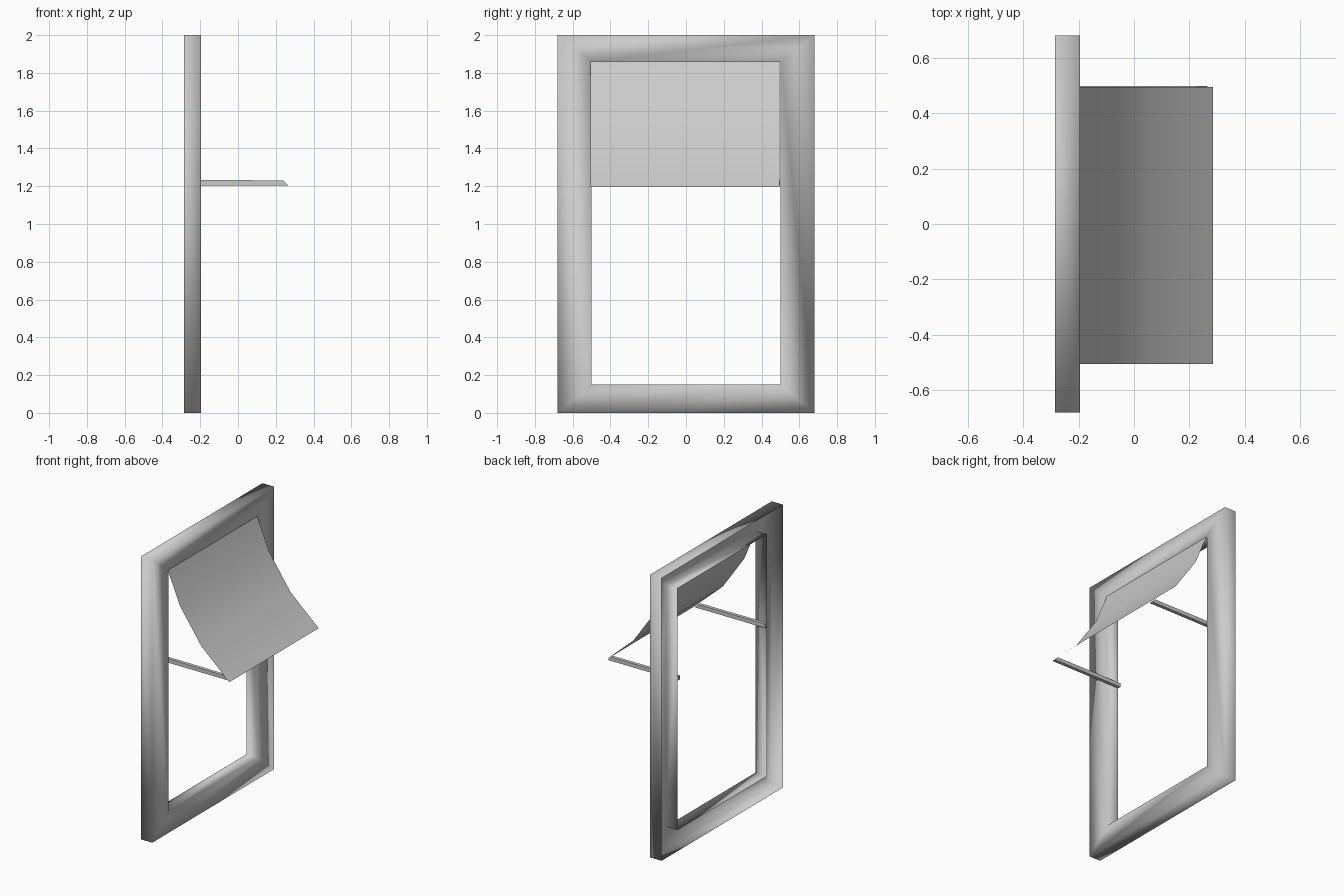
import bpy

if "Cube" in bpy.data.objects:
    bpy.data.objects.remove(bpy.data.objects["Cube"])

BACK, FRONT = -0.285, -0.195


def make_object(name, verts, faces, smooth=False):
    mesh = bpy.data.meshes.new(name)
    mesh.from_pydata(verts, [], faces)
    mesh.update()
    obj = bpy.data.objects.new(name, mesh)
    bpy.context.collection.objects.link(obj)
    for poly in mesh.polygons:
        poly.use_smooth = smooth
    return obj


def rect(x, half_y, z0, z1):
    return [(x, -half_y, z0), (x, half_y, z0), (x, half_y, z1), (x, -half_y, z1)]


# Window frame: outer wall, front face and inner reveal, open at the back
loops = [rect(BACK, 0.68, 0, 2), rect(FRONT, 0.68, 0, 2),
         rect(FRONT, 0.5, 0.15, 1.86), rect(BACK, 0.5, 0.15, 1.86)]
verts = [v for loop in loops for v in loop]
faces = []
for k in range(3):
    for i in range(4):
        j = (i + 1) % 4
        faces.append((4 * k + i, 4 * k + j, 4 * k + 4 + j, 4 * k + 4 + i))
make_object("window_frame", verts, faces, smooth=True)

# Awning: thin sagging sheet
profile = [(FRONT, 1.86), (-0.103, 1.637), (0.065, 1.395), (0.285, 1.197)]
verts = [(x, y, z) for x, z in profile for y in (-0.505, 0.494)]
faces = [(2 * i, 2 * i + 2, 2 * i + 3, 2 * i + 1) for i in range(3)]
make_object("awning_sheet", verts, faces, smooth=True)

# Support arms: bars with a slanted tip under the awning
section = [(BACK, 1.205), (0.265, 1.205), (0.24, 1.231), (BACK, 1.233)]
for name, y0, y1 in (("arm_right", 0.474, 0.498), ("arm_left", -0.501, -0.477)):
    verts = [(x, y, z) for y in (y0, y1) for x, z in section]
    faces = [(0, 1, 2, 3), (7, 6, 5, 4)]
    faces += [(i, i + 4, (i + 1) % 4 + 4, (i + 1) % 4) for i in range(4)]
    make_object(name, verts, faces)
